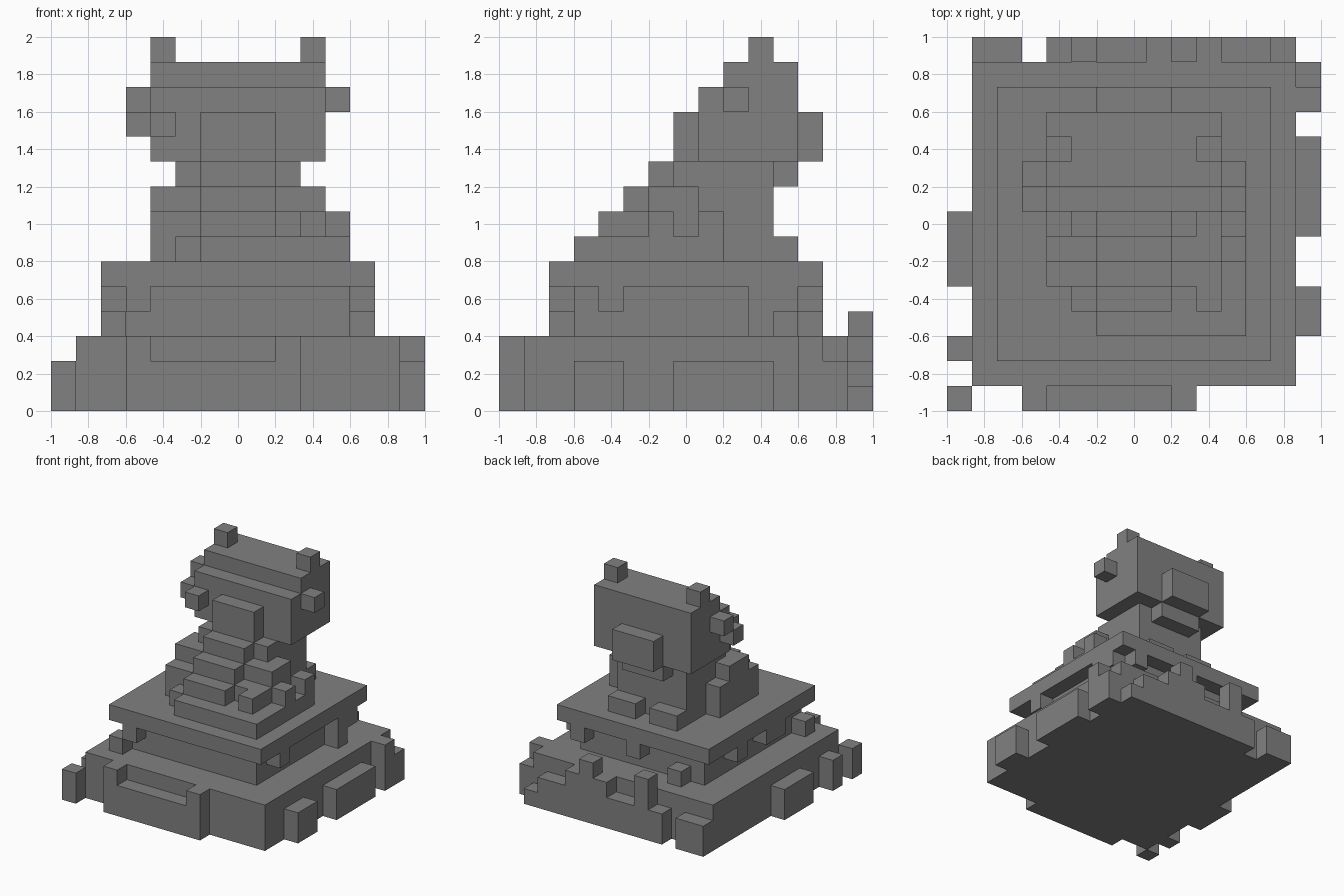
import bpy
import bmesh
from itertools import product
from mathutils import Vector

default_cube = bpy.data.objects.get("Cube")
if default_cube:
    bpy.data.objects.remove(default_cube, do_unlink=True)

UNIT = 2 / 15
ORIGIN = Vector((-1, -1, 0))

stone = bpy.data.materials.new("stone_grey")
stone.use_nodes = True
stone_colour = (0.22, 0.22, 0.22, 1)
stone.diffuse_color = stone_colour
stone.node_tree.nodes["Principled BSDF"].inputs["Base Color"].default_value = stone_colour


def block(x, y, z):
    """Cells filled by a block, given its start and end on each axis."""
    return set(product(range(*x), range(*y), range(*z)))


def outer_corners(cell, axis, side):
    """Corners of one cell face, ordered so that it faces outwards."""
    u, v = (axis + 1) % 3, (axis + 2) % 3
    loop = [(0, 0), (1, 0), (1, 1), (0, 1)]
    for du, dv in loop if side else reversed(loop):
        corner = list(cell)
        corner[axis] += side
        corner[u] += du
        corner[v] += dv
        yield tuple(corner)


def part(name, *blocks):
    """Merge blocks into one clean shell and add it to the scene."""
    cells = set().union(*blocks)
    bm = bmesh.new()
    verts = {}
    for cell, axis, side in product(cells, range(3), (0, 1)):
        neighbour = list(cell)
        neighbour[axis] += 1 if side else -1
        if tuple(neighbour) in cells:
            continue
        corners = list(outer_corners(cell, axis, side))
        for c in corners:
            if c not in verts:
                verts[c] = bm.verts.new(ORIGIN + Vector(c) * UNIT)
        bm.faces.new([verts[c] for c in corners])
    bmesh.ops.dissolve_limit(bm, angle_limit=0.01, verts=bm.verts[:], edges=bm.edges[:])
    mesh = bpy.data.meshes.new(name)
    bm.to_mesh(mesh)
    bm.free()
    mesh.materials.append(stone)
    obj = bpy.data.objects.new(name, mesh)
    bpy.context.collection.objects.link(obj)
    return obj


# Plinth with its worn, uneven edges
part("plinth", block(x=(1, 14), y=(1, 14), z=(0, 3)))
part("plinth_front_panel",
     block(x=(3, 10), y=(0, 1), z=(0, 2)),
     block(x=(3, 4), y=(0, 1), z=(2, 3)),
     block(x=(9, 10), y=(0, 1), z=(2, 3)))
part("plinth_right_stones",
     block(x=(0, 1), y=(0, 1), z=(0, 2)),
     block(x=(0, 1), y=(2, 3), z=(0, 2)),
     block(x=(0, 1), y=(5, 8), z=(0, 2)))
part("plinth_left_stones",
     block(x=(14, 15), y=(3, 5), z=(0, 2)),
     block(x=(14, 15), y=(7, 11), z=(0, 2)),
     block(x=(14, 15), y=(12, 13), z=(0, 3)),
     block(x=(14, 15), y=(13, 14), z=(0, 2)))

# Rubble along the back: start, end and height of each run
back_runs = [(1, 3, 2), (4, 5, 2), (5, 6, 4), (6, 8, 2), (8, 9, 3),
             (9, 10, 4), (10, 11, 3), (11, 13, 2), (13, 14, 1)]
part("plinth_back_rubble",
     *[block(x=(start, end), y=(14, 15), z=(0, height))
       for start, end, height in back_runs])

# Pedestal core and overhanging slab
part("pedestal_core", block(x=(3, 12), y=(3, 12), z=(3, 5)))
part("pedestal_slab", block(x=(2, 13), y=(2, 13), z=(5, 6)))
part("pedestal_front_brackets",
     block(x=(2, 3), y=(2, 3), z=(3, 4)),
     block(x=(3, 4), y=(2, 3), z=(4, 5)))
part("pedestal_left_brackets",
     block(x=(12, 13), y=(4, 5), z=(4, 5)),
     block(x=(12, 13), y=(10, 11), z=(3, 5)),
     block(x=(12, 13), y=(11, 12), z=(4, 5)))
part("pedestal_back_brackets",
     block(x=(11, 12), y=(12, 13), z=(4, 5)),
     block(x=(7, 8), y=(12, 13), z=(4, 5)),
     block(x=(4, 5), y=(12, 13), z=(3, 4)))
part("pedestal_right_brackets",
     block(x=(2, 3), y=(9, 10), z=(4, 5)),
     block(x=(2, 3), y=(5, 7), z=(4, 5)))

# Bust: shoulders, stepped chest and neck
part("shoulders",
     block(x=(4, 12), y=(5, 9), z=(6, 7)),
     block(x=(5, 12), y=(4, 5), z=(6, 7)),
     block(x=(6, 12), y=(3, 4), z=(6, 7)),
     block(x=(4, 11), y=(5, 8), z=(7, 8)),
     block(x=(4, 11), y=(6, 8), z=(8, 9)))
part("chest_steps",
     *[block(x=(6, 9), y=(level - 3, 9), z=(level, level + 1))
       for level in range(6, 10)])
part("shoulder_chips",
     block(x=(4, 5), y=(8, 9), z=(6, 8)),
     block(x=(11, 12), y=(8, 9), z=(6, 8)),
     block(x=(11, 12), y=(6, 7), z=(7, 8)),
     block(x=(10, 11), y=(4, 5), z=(7, 8)))
part("neck",
     block(x=(5, 10), y=(7, 11), z=(6, 10)),
     block(x=(6, 9), y=(11, 12), z=(9, 10)))
part("back_feet",
     block(x=(5, 7), y=(11, 12), z=(6, 7)),
     block(x=(8, 10), y=(11, 12), z=(6, 7)))

# Head with muzzle, side tufts and ears
part("head",
     block(x=(4, 11), y=(8, 12), z=(10, 13)),
     block(x=(4, 11), y=(9, 12), z=(13, 14)))
part("muzzle", block(x=(6, 9), y=(7, 8), z=(10, 12)))
part("head_back", block(x=(6, 9), y=(12, 13), z=(10, 12)))
part("right_tuft",
     block(x=(4, 5), y=(7, 8), z=(11, 12)),
     block(x=(3, 4), y=(8, 9), z=(11, 12)),
     block(x=(3, 4), y=(9, 10), z=(12, 13)))
part("left_tuft", block(x=(11, 12), y=(9, 10), z=(12, 13)))
for side, start in (("right", 4), ("left", 10)):
    part(side + "_ear", block(x=(start, start + 1), y=(10, 11), z=(14, 15)))
